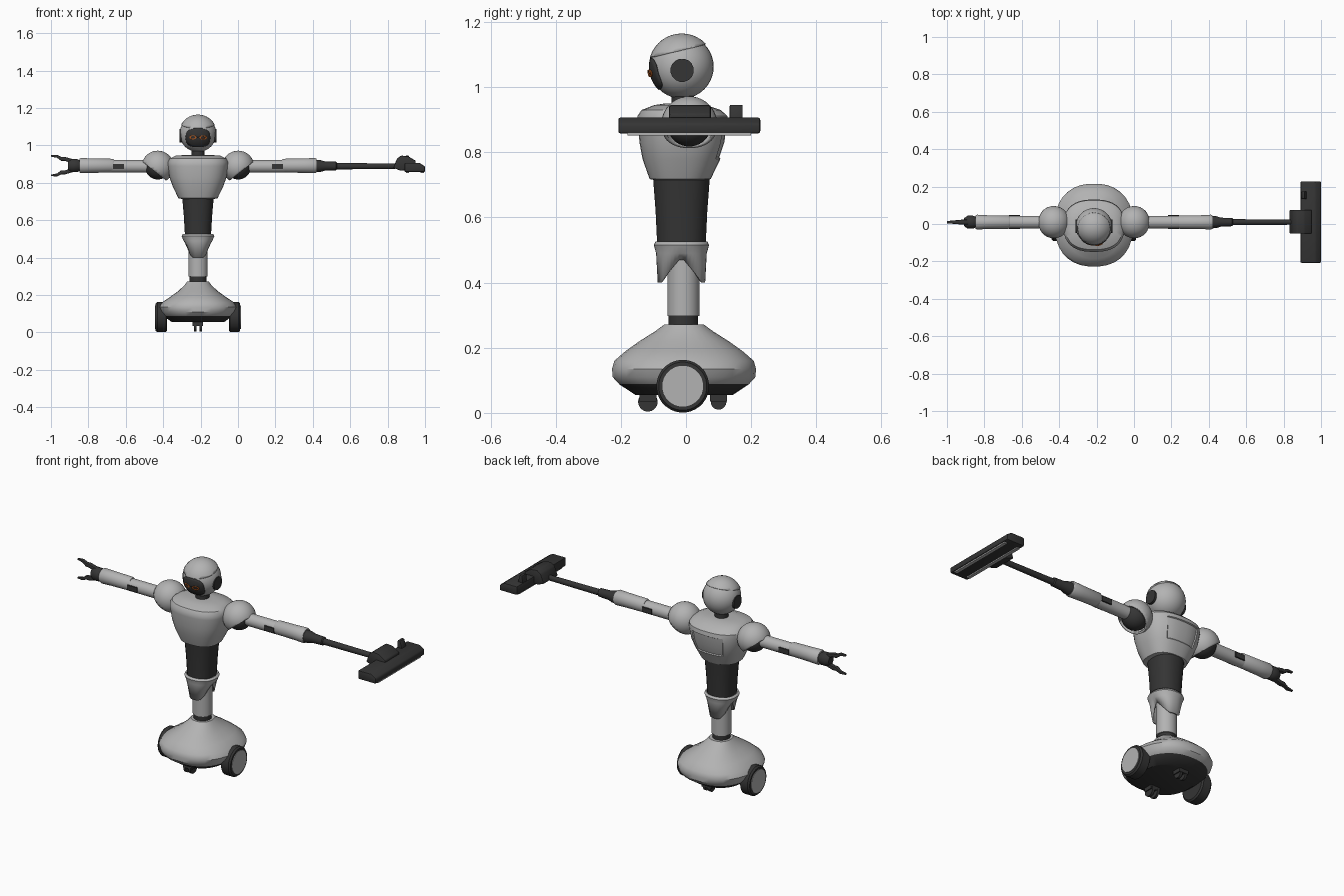
import bpy, bmesh, math
from mathutils import Vector, Matrix

if "Cube" in bpy.data.objects:
    bpy.data.objects.remove(bpy.data.objects["Cube"])

CX = -0.214   # body centre line
ARM_Z = 0.888
ARM_Y = 0.01


def material(name, rgb):
    m = bpy.data.materials.new(name)
    m.use_nodes = True
    m.diffuse_color = (*rgb, 1)
    m.node_tree.nodes["Principled BSDF"].inputs["Base Color"].default_value = (*rgb, 1)
    return m


LIGHT = material("light_grey", (0.45, 0.45, 0.45))
DARK = material("charcoal", (0.035, 0.035, 0.035))
ORANGE = material("orange", (0.5, 0.12, 0.02))


def finish(name, bm, mats, smooth=35):
    bmesh.ops.recalc_face_normals(bm, faces=bm.faces)
    me = bpy.data.meshes.new(name)
    bm.to_mesh(me)
    bm.free()
    for m in mats:
        me.materials.append(m)
    ob = bpy.data.objects.new(name, me)
    bpy.context.collection.objects.link(ob)
    bpy.ops.object.select_all(action="DESELECT")
    ob.select_set(True)
    bpy.context.view_layer.objects.active = ob
    if smooth:
        bpy.ops.object.shade_smooth_by_angle(angle=math.radians(smooth))
    return ob


def oval(a, e):
    c, s = math.cos(a), math.sin(a)
    return math.copysign(abs(c) ** (2 / e), c), math.copysign(abs(s) ** (2 / e), s)


def loft_mesh(rings, axis="z", e=2, n=24, origin=(0, 0, 0), caps=True):
    """Rings are (position, half_u, half_v, centre_u, centre_v)."""
    bm = bmesh.new()
    loops = []
    for t, hu, hv, *c in rings:
        cu, cv = c or (0, 0)
        loop = []
        for i in range(n):
            u, v = oval(math.tau * (i + 0.5) / n, e)
            u, v = cu + u * hu, cv + v * hv
            p = {"x": (t, u, v), "y": (u, t, v), "z": (u, v, t)}[axis]
            loop.append(bm.verts.new(Vector(p) + Vector(origin)))
        loops.append(loop)
    for a, b in zip(loops, loops[1:]):
        for i in range(n):
            bm.faces.new((a[i], a[(i + 1) % n], b[(i + 1) % n], b[i]))
    if caps:
        bm.faces.new(loops[0])
        bm.faces.new(loops[-1])
    return bm


def loft(name, rings, mat, **kw):
    return finish(name, loft_mesh(rings, **kw), [mat])


def rod(name, x0, x1, r, mat, y=0, z=0, n=24):
    return loft(name, [(x0, r, r), (x1, r, r)], mat, axis="x", origin=(0, y, z), n=n)


def prism(name, profile, y0, y1, mat, bevel=0.006):
    """Extrude an x-z profile along y."""
    bm = bmesh.new()
    f = bm.faces.new([bm.verts.new((x, y0, z)) for x, z in profile])
    ext = bmesh.ops.extrude_face_region(bm, geom=[f])["geom"]
    bmesh.ops.translate(bm, vec=(0, y1 - y0, 0), verts=[v for v in ext if isinstance(v, bmesh.types.BMVert)])
    if bevel:
        bmesh.ops.bevel(bm, geom=bm.edges[:], offset=bevel, segments=2, affect="EDGES", profile=0.5)
    return finish(name, bm, [mat])


def box(name, x, y, z, mat, bevel=0.0):
    return prism(name, [(x[0], z[0]), (x[1], z[0]), (x[1], z[1]), (x[0], z[1])], y[0], y[1], mat, bevel)


def ball_mesh(r, centre):
    bm = bmesh.new()
    bmesh.ops.create_uvsphere(bm, u_segments=32, v_segments=20, radius=r,
                              matrix=Matrix.Translation(centre))
    return bm


def cut(bm, point, normal):
    """Remove everything on the positive side of a plane."""
    bmesh.ops.bisect_plane(bm, geom=bm.verts[:] + bm.edges[:] + bm.faces[:],
                           plane_co=point, plane_no=normal, clear_outer=True)


def thicken(ob, t):
    m = ob.modifiers.new("thickness", "SOLIDIFY")
    m.thickness, m.offset = t, -1


# Wheeled base: dark below, light shell above
bm = loft_mesh([(0.055, 0.14, 0.15), (0.088, 0.185, 0.2), (0.11, 0.2, 0.22), (0.135, 0.21, 0.222),
                (0.16, 0.195, 0.215), (0.19, 0.15, 0.18), (0.22, 0.108, 0.138), (0.25, 0.075, 0.09),
                (0.272, 0.058, 0.06)], e=2.3, n=32, origin=(CX, -0.006, 0))
for f in bm.faces:
    f.material_index = int(f.calc_center_median().z < 0.09)
finish("base", bm, [LIGHT, DARK])

# Drive wheels with fenders and hub caps
for s, side in ((-1, "right"), (1, "left")):
    rings = [(CX + s * x, r, r) for x, r in ((0.165, 0.072), (0.172, 0.081), (0.217, 0.081), (0.226, 0.074))]
    loft(side + "_wheel", rings, DARK, axis="x", origin=(0, -0.01, 0.082), n=32)
    rod(side + "_hub_cap", CX + s * 0.22, CX + s * 0.229, 0.063, LIGHT, -0.01, 0.082)

# Casters
for y, end in ((-0.117, "front"), (0.1, "rear")):
    box(end + "_caster_fork", (CX - 0.028, CX + 0.028), (y - 0.026, y + 0.026), (0.035, 0.07), DARK)
    for s in (-1, 1):
        rod(end + "_caster_wheel", CX + s * 0.008, CX + s * 0.022, 0.03 if y < 0 else 0.024, DARK, y, 0.034)

# Leg and hip skirt with side notches
loft("ankle", [(0.265, 0.046, 0.046), (0.305, 0.046, 0.046)], DARK, origin=(CX, -0.008, 0))
loft("leg", [(0.298, 0.052, 0.05), (0.5, 0.052, 0.05)], LIGHT, origin=(CX, -0.008, 0))
bm = loft_mesh([(0.4, 0.057, 0.073), (0.49, 0.077, 0.078), (0.515, 0.088, 0.085), (0.527, 0.082, 0.08)],
               n=40, e=2.2, origin=(CX, -0.014, 0), caps=False)
for v in bm.verts:
    if v.co.z < 0.45:
        v.co.z += 0.078 * (1 - min(1, abs(v.co.y + 0.014) / 0.066))
thicken(finish("hip_skirt", bm, [LIGHT]), 0.008)
loft("hip_top", [(0.49, 0.07, 0.07), (0.52, 0.08, 0.078)], LIGHT, origin=(CX, -0.014, 0))

# Waist and torso
loft("waist", [(0.515, 0.07, 0.075), (0.62, 0.076, 0.08), (0.725, 0.085, 0.088)], DARK,
     origin=(CX, -0.014, 0), e=2.3)
bm = loft_mesh([(0.715, 0.09, 0.08, 0, -0.017), (0.718, 0.105, 0.094, 0, -0.018), (0.78, 0.135, 0.12, 0, -0.014),
                (0.83, 0.153, 0.133, 0, -0.01), (0.89, 0.163, 0.14, 0, -0.009), (0.912, 0.163, 0.138, 0, -0.011),
                (0.93, 0.152, 0.122, 0, -0.015), (0.945, 0.12, 0.08, 0, -0.018), (0.95, 0.06, 0.05, 0, -0.015)],
               e=2.5, n=40, origin=(CX, 0, 0))
panel = [f for f in bm.faces if f.normal.length >= 0 and f.calc_center_median().y > 0.07
         and abs(f.calc_center_median().x - CX) < 0.088 and 0.78 < f.calc_center_median().z < 0.89]
bmesh.ops.recalc_face_normals(bm, faces=bm.faces)
bmesh.ops.inset_region(bm, faces=panel, thickness=0.004, depth=-0.005)
finish("torso", bm, [LIGHT])

# Head
HEAD = Vector((CX, -0.013, 1.063))
loft("neck", [(0.94, 0.036, 0.036), (0.985, 0.034, 0.034)], DARK, origin=(CX, -0.01, 0))
finish("head", ball_mesh(0.098, HEAD), [LIGHT], 60)
bm = ball_mesh(0.102, HEAD)
cut(bm, (CX, -0.11, 1.092), (0, 0.24, -1))
thicken(finish("head_cap", bm, [LIGHT], 60), 0.008)
for s, side in ((-1, "right"), (1, "left")):
    rod(side + "_ear", CX + s * 0.08, CX + s * 0.099, 0.036, DARK, -0.012, 1.052, n=16)


def face_patch(name, x, z, hx, hz, r, mat, e, inner=0.0):
    """Rounded plate, or ring when inner is set, wrapped on the front of the head."""
    n, bm, loops = 32, bmesh.new(), []
    for k in range(6):
        q = max(inner, 0.01) + (1 - max(inner, 0.01)) * k / 5
        loop = []
        for i in range(n):
            u, v = oval(math.tau * i / n, e)
            px, pz = x + u * hx * q, z + v * hz * q
            py = -math.sqrt(max(r * r - px * px - pz * pz, 0))
            loop.append(bm.verts.new(HEAD + Vector((px, py, pz))))
        loops.append(loop)
    for a, b in zip(loops, loops[1:]):
        for i in range(n):
            bm.faces.new((a[i], b[i], b[(i + 1) % n], a[(i + 1) % n]))
    ob = finish(name, bm, [mat])
    thicken(ob, 0.004)


face_patch("visor", 0, -0.022, 0.066, 0.05, 0.101, DARK, 2.8)
for s, side in ((-1, "right"), (1, "left")):
    face_patch(side + "_eye", s * 0.027, -0.02, 0.019, 0.011, 0.103, ORANGE, 2.2, inner=0.6)

# Shoulders and arms, mirrored
for s, side in ((-1, "right"), (1, "left")):
    def X(d):
        return CX + s * d
    centre = Vector((X(0.215), ARM_Y, 0.886))
    finish(side + "_shoulder_joint", ball_mesh(0.068, centre), [DARK], 60)
    bm = ball_mesh(0.086, centre)
    normal = Vector((s * 0.62, 0, -0.78))
    cut(bm, centre + normal * 0.03, normal)
    thicken(finish(side + "_shoulder_dome", bm, [LIGHT], 60), 0.01)
    rod(side + "_upper_arm", X(0.24), X(0.462), 0.034, LIGHT, ARM_Y, ARM_Z)
    for t in (-1, 1):
        y = ARM_Y + t * 0.028
        box(side + "_elbow_slot", sorted((X(0.395), X(0.455))), (y - 0.01, y + 0.01), (0.873, 0.9), DARK)
    loft(side + "_forearm", [(X(0.45), 0.031, 0.033), (X(0.458), 0.036, 0.037), (X(0.57), 0.037, 0.039),
                             (X(0.625), 0.04, 0.041), (X(0.634), 0.036, 0.037)], LIGHT, axis="x",
         origin=(0, ARM_Y, ARM_Z + 0.004))

# Gripper hand
loft("hand", [(-0.845, 0.028, 0.028), (-0.86, 0.035, 0.036), (-0.89, 0.035, 0.036), (-0.908, 0.022, 0.026)],
     DARK, axis="x", origin=(0, ARM_Y, ARM_Z + 0.004), n=16)
for s, side in ((-1, "lower"), (1, "upper")):
    loft(side + "_finger", [(-0.88, 0.013, 0.012, 0, s * 0.022), (-0.925, 0.013, 0.011, 0, s * 0.036),
                            (-0.945, 0.011, 0.011, 0, s * 0.036), (-0.968, 0.009, 0.008, 0, s * 0.05),
                            (-1.0, 0.006, 0.004, 0, s * 0.052)], DARK, axis="x", e=4, n=12,
         origin=(0, ARM_Y, ARM_Z + 0.004))

# Floor cleaner: handle, pole, hinge housing, wide nozzle
loft("cleaner_handle", [(0.41, 0.034, 0.034), (0.44, 0.032, 0.032), (0.465, 0.024, 0.025), (0.525, 0.022, 0.023),
                        (0.53, 0.016, 0.016)], DARK, axis="x", origin=(0, ARM_Y, 0.89))
loft("cleaner_pole", [(0.52, 0.016, 0.017), (0.84, 0.014, 0.015)], DARK, axis="x", origin=(0, ARM_Y, 0.889))
prism("nozzle_housing", [(0.83, 0.88), (0.85, 0.93), (0.872, 0.946), (0.91, 0.942), (0.95, 0.918), (0.95, 0.87),
                         (0.87, 0.865)], -0.052, 0.076, DARK)
prism("nozzle", [(0.89, 0.858), (1.0, 0.858), (1.0, 0.888), (0.97, 0.907), (0.89, 0.907)], -0.208, 0.228, DARK, 0.007)
for x in (0.897, 0.977):
    box("nozzle_lip", (x, x + 0.018), (-0.18, 0.2), (0.852, 0.86), LIGHT)
prism("nozzle_pedal", [(0.893, 0.9), (0.925, 0.9), (0.912, 0.946), (0.896, 0.946)], 0.134, 0.174, DARK, 0.004)
